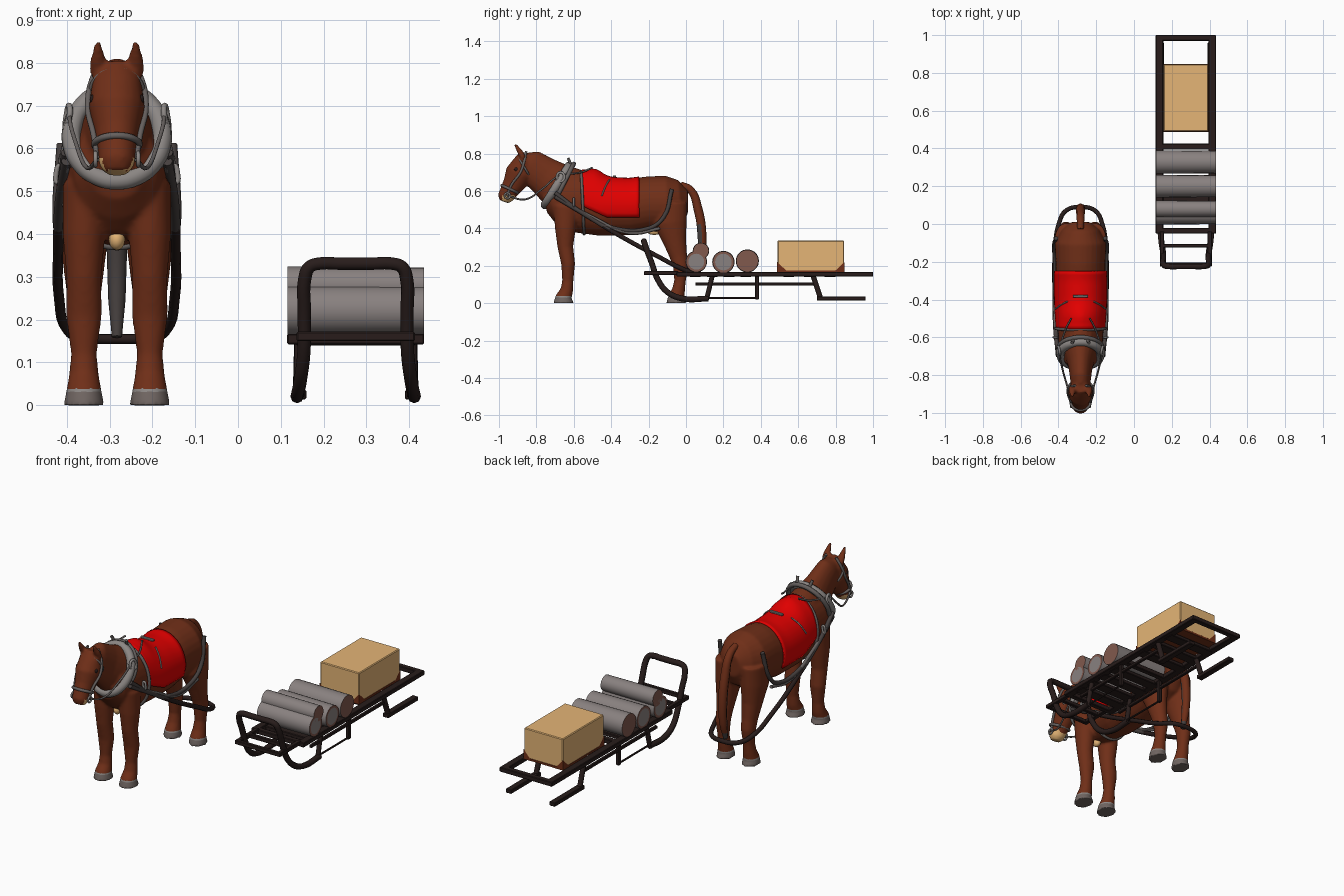
import bpy, bmesh, math
from math import sin, cos, pi
from mathutils import Vector

if "Cube" in bpy.data.objects:
    bpy.data.objects.remove(bpy.data.objects["Cube"])

HX, SX = -0.283, 0.275   # centre lines of horse and sled


def material(name, r, g, b):
    m = bpy.data.materials.new(name)
    m.use_nodes = True
    m.diffuse_color = (r, g, b, 1)
    m.node_tree.nodes["Principled BSDF"].inputs["Base Color"].default_value = (r, g, b, 1)
    return m


COAT = material("chestnut coat", .16, .028, .009)
TAN = material("tan", .78, .46, .18)
HOOF = material("hoof grey", .16, .13, .12)
RED = material("red cloth", .75, 0, 0)
COLLAR = material("light grey leather", .26, .24, .23)
BRIDLE = material("mid grey leather", .13, .115, .11)
STRAP = material("dark grey strap", .06, .05, .048)
DARK = material("dark timber", .021, .012, .011)
BARK = material("grey bark", .25, .22, .215)
CUT = material("log end", .22, .1, .075)


def finish(name, bm, mats, smooth=True):
    bmesh.ops.recalc_face_normals(bm, faces=bm.faces)
    me = bpy.data.meshes.new(name)
    bm.to_mesh(me)
    bm.free()
    ob = bpy.data.objects.new(name, me)
    bpy.context.collection.objects.link(ob)
    for m in mats:
        me.materials.append(m)
    if smooth:
        activate(ob)
        bpy.ops.object.shade_smooth_by_angle(angle=math.radians(40))
    return ob


def activate(ob):
    bpy.ops.object.select_all(action='DESELECT')
    ob.select_set(True)
    bpy.context.view_layer.objects.active = ob


def loft(bm, rings, x=0, n=20):
    """Closed elliptical loft; each ring is y, z, half depth, half width."""
    loops = []
    for i, (y, z, d, w) in enumerate(rings):
        a, b = rings[max(i - 1, 0)], rings[min(i + 1, len(rings) - 1)]
        t = Vector((b[0] - a[0], b[1] - a[1])).normalized()
        loops.append([bm.verts.new((HX + x + w * sin(k * 2 * pi / n),
                                    y - t.y * d * cos(k * 2 * pi / n),
                                    z + t.x * d * cos(k * 2 * pi / n))) for k in range(n)])
    for p, q in zip(loops, loops[1:]):
        for k in range(n):
            bm.faces.new((p[k], p[k - 1], q[k - 1], q[k]))
    bm.faces.new(loops[0])
    bm.faces.new(loops[-1][::-1])


def tube(name, pts, r, mat, cx=HX, cyclic=False, radii=None):
    cu = bpy.data.curves.new(name, 'CURVE')
    cu.dimensions = '3D'
    cu.bevel_depth, cu.bevel_resolution, cu.resolution_u = r, 2, 5
    cu.use_fill_caps = True
    sp = cu.splines.new('BEZIER')
    sp.bezier_points.add(len(pts) - 1)
    sp.use_cyclic_u = cyclic
    for i, (bp, p) in enumerate(zip(sp.bezier_points, pts)):
        bp.co = (cx + p[0], p[1], p[2])
        bp.handle_left_type = bp.handle_right_type = 'AUTO'
        bp.radius = radii[i] if radii else 1
    ob = bpy.data.objects.new(name, cu)
    bpy.context.collection.objects.link(ob)
    cu.materials.append(mat)
    activate(ob)
    bpy.ops.object.convert(target='MESH')
    bpy.ops.object.shade_smooth_by_angle(angle=math.radians(50))
    return bpy.context.object


def hoop(name, low, high, w, r, mat):
    """Elliptical strap between a low and a high (y, z) point."""
    pts = []
    for k in range(14):
        a = k * 2 * pi / 14
        f = .5 + .5 * cos(a)
        pts.append((w * sin(a), low[0] + f * (high[0] - low[0]), low[1] + f * (high[1] - low[1])))
    tube(name, pts, r, mat, cyclic=True)


def mirrored(pts):
    return pts + [(-x, y, z) for x, y, z in reversed(pts) if x > 0]


def box(name, x0, x1, y0, y1, z0, z1, mat, cx=SX, bevel=.003):
    bm = bmesh.new()
    bmesh.ops.create_cube(bm, size=1)
    for v in bm.verts:
        v.co = (cx + (x0 + x1) / 2 + v.co.x * (x1 - x0), (y0 + y1) / 2 + v.co.y * (y1 - y0),
                (z0 + z1) / 2 + v.co.z * (z1 - z0))
    bmesh.ops.bevel(bm, geom=bm.edges[:], offset=bevel, segments=1, affect='EDGES')
    return finish(name, bm, [mat], False)


# Horse: overlapping lofts fused into one smooth skin
TORSO = [(.01, .54, .06, .05), (-.03, .54, .118, .1), (-.1, .53, .152, .137), (-.2, .53, .148, .132),
         (-.3, .513, .15, .132), (-.45, .515, .155, .13), (-.58, .545, .168, .12),
         (-.66, .553, .153, .116), (-.72, .55, .115, .1), (-.757, .54, .06, .06)]
bm = bmesh.new()
loft(bm, TORSO, n=28)
loft(bm, [(-.6, .59, .13, .1), (-.67, .615, .13, .09), (-.755, .68, .104, .064),
          (-.835, .735, .09, .053), (-.87, .75, .06, .045)])
loft(bm, [(-.862, .8, .03, .033), (-.87, .76, .052, .057), (-.89, .695, .076, .066), (-.922, .635, .059, .052),
          (-.952, .59, .047, .044), (-.966, .565, .043, .042), (-.974, .543, .026, .028)])
for s in (1, -1):
    loft(bm, [(-.64, .52, .07, .05), (-.645, .4, .056, .05), (-.645, .3, .042, .041), (-.63, .21, .037, .042),
              (-.632, .12, .03, .03), (-.637, .07, .034, .035), (-.654, .035, .043, .041), (-.654, 0, .056, .048)], s * .077)
    loft(bm, [(-.085, .54, .09, .06), (-.085, .43, .09, .062), (-.06, .33, .062, .049), (-.04, .25, .047, .039),
              (-.028, .2, .042, .037), (-.032, .12, .031, .029), (-.04, .07, .035, .034), (-.052, .035, .043, .04),
              (-.052, 0, .054, .046)], s * .077)
    loft(bm, [(-.868, .775, .014, .022), (-.885, .805, .016, .019), (-.914, .85, .007, .007)], s * .044)
horse = finish("horse_body", bm, [COAT], False)
rm = horse.modifiers.new("Fuse", 'REMESH')
rm.mode, rm.voxel_size = 'VOXEL', .007
sm = horse.modifiers.new("Soften", 'SMOOTH')
sm.factor, sm.iterations = .5, 6
activate(horse)
for m in ("Fuse", "Soften"):
    bpy.ops.object.modifier_apply(modifier=m)
bpy.ops.object.shade_smooth()
horse.data.materials.clear()
for m in (COAT, HOOF, TAN, COLLAR):
    horse.data.materials.append(m)
for f in horse.data.polygons:   # hooves, pale coronets and pale lower lip
    c = f.center
    if c.z < .04:
        f.material_index = 1 if c.z < .031 else 3
    elif c.y < -.915 and c.z < .578 and f.normal.y > -.55:
        f.material_index = 2

# Eyes, pale belly patches and tail
for nm, x, y, z, r, scale, mat in (("left_eye", .056, -.908, .715, .011, (.7, 1, 1), DARK),
                                   ("right_eye", -.056, -.908, .715, .011, (.7, 1, 1), DARK),
                                   ("chest_patch", 0, -.64, .388, .026, (.75, 1, 1), TAN),
                                   ("belly_patch", 0, -.17, .385, .02, (.8, 2, 1), TAN)):
    bm = bmesh.new()
    bmesh.ops.create_uvsphere(bm, u_segments=14, v_segments=8, radius=r)
    bmesh.ops.scale(bm, vec=scale, verts=bm.verts)
    bmesh.ops.translate(bm, vec=(HX + x, y, z), verts=bm.verts)
    finish(nm, bm, [mat])
tail = tube("tail", [(0, -.03, .635), (0, .025, .605), (0, .065, .5), (0, .085, .37), (0, .08, .25), (0, .06, .16)],
            .024, COAT, radii=[.7, .85, 1, 1, .85, .5])
tail.data.materials.append(STRAP)
for f in tail.data.polygons:   # dark inner side and tip
    f.material_index = int(f.normal.y < -.2 and f.center.z < .42 or f.center.z < .2)

# Red saddle cloth draped over the back
bm = bmesh.new()
rows = []
for i in range(17):
    y = -.555 + .305 * i / 16
    a, b = next((p, q) for p, q in zip(TORSO, TORSO[1:]) if q[0] <= y <= p[0])
    f = (y - a[0]) / (b[0] - a[0])
    zc, h, w = [a[k] + f * (b[k] - a[k]) for k in (1, 2, 3)]
    bump = .03 * math.exp(-((y + .48) / .05) ** 2)
    edge = math.acos((.46 + .06 * max(0, 1 - i / 7) - zc) / h)
    rows.append([bm.verts.new((HX + (w + .005) * sin(edge * u / 12), y,
                               zc + (h + .003) * cos(edge * u / 12) + bump * max(0, 1 - abs(u) / 8)))
                 for u in range(-12, 13)])
for p, q in zip(rows, rows[1:]):
    for k in range(24):
        bm.faces.new((p[k], p[k + 1], q[k + 1], q[k]))
cloth = finish("saddle_cloth", bm, [RED])
sol = cloth.modifiers.new("Thickness", 'SOLIDIFY')
sol.thickness, sol.offset = .008, 0
box("back_buckle", -.04, .04, -.39, -.375, .672, .684, COLLAR, HX)

# Collar, girth and bridle
hoop("collar", (-.755, .525), (-.625, .735), .106, .023, COLLAR)
hoop("collar_frame", (-.72, .51), (-.6, .745), .117, .012, BRIDLE)
hoop("girth", (-.545, .37), (-.56, .705), .131, .008, BRIDLE)
hoop("noseband", (-.898, .59), (-.985, .63), .052, .008, BRIDLE)
hoop("browband", (-.83, .67), (-.9, .785), .062, .006, BRIDLE)
for s, side in ((1, "left"), (-1, "right")):
    tube(side + "_cheek_strap", [(s * .045, -.955, .575), (s * .054, -.935, .63), (s * .068, -.885, .7),
                                 (s * .058, -.865, .76), (s * .03, -.855, .81)], .007, BRIDLE)
    tube(side + "_rein", [(s * .045, -.955, .575), (s * .07, -.86, .555), (s * .095, -.77, .61),
                          (s * .11, -.68, .68), (s * .08, -.56, .7), (s * .05, -.5, .725)], .005, BRIDLE)
    tube(side + "_cloth_tie", [(s * .07, -.41, .66), (s * .107, -.43, .625), (s * .134, -.45, .575)], .004, COLLAR)
    tube(side + "_collar_ring", [(s * .11, -.69, .68), (s * .12, -.67, .65), (s * .118, -.65, .675),
                                 (s * .112, -.67, .7)], .007, COLLAR, cyclic=True)
    tube(side + "_collar_spike", [(s * .035, -.61, .73), (s * .045, -.63, .775)], .008, BRIDLE)
    tube(side + "_bit_ring", [(s * .05, -.955, .59), (s * .05, -.94, .575), (s * .05, -.955, .56),
                              (s * .05, -.97, .575)], .005, COLLAR, cyclic=True)
    tube(side + "_trace_ring", [(s * .132, -.6, .56), (s * .142, -.6, .54), (s * .138, -.6, .52),
                                (s * .126, -.6, .54)], .006, COLLAR, cyclic=True)
    tube(side + "_breeching", [(s * .12, -.7, .59), (s * .132, -.55, .48), (s * .136, -.4, .405), (s * .136, -.2, .4),
                               (s * .14, -.12, .46), (s * .13, -.075, .61)], .011, STRAP)
    tube(side + "_upper_trace", [(s * .118, -.69, .56), (s * .135, -.5, .46), (s * .137, -.3, .375),
                                 (s * .136, -.14, .4)], .009, BRIDLE)

# Traces joined behind the hind legs
trace = tube("draw_trace", mirrored([(.118, -.7, .57), (.133, -.55, .48), (.137, -.37, .37), (.135, -.15, .25),
                                     (.115, 0, .175), (.078, .07, .158), (0, .09, .155)]), .012, DARK)
trace.data.materials.append(STRAP)
for f in trace.data.polygons:   # leather upper half
    f.material_index = int(f.center.z > .4)

# Sled: front hoop sweeping down into runners
tube("front_hoop_runner", mirrored([(.136, .12, .025), (.136, -.02, .025), (.129, -.1, .06), (.121, -.15, .125),
                                    (.12, -.185, .22), (.119, -.213, .295), (.108, -.222, .323),
                                    (.085, -.225, .331), (.04, -.225, .331)]),
     .0155, DARK, SX)
for s, side in ((1, "left"), (-1, "right")):
    def pair(name, a, b, *rest):
        box(side + name, *sorted((s * a, s * b)), *rest, DARK)
    pair("_rail", .12, .16, -.05, 1, .142, .167)
    pair("_front_arm", .115, .138, -.225, -.04, .15, .172)
    pair("_rear_runner", .115, .15, .7, .96, .014, .036)
    pair("_middle_post", .12, .14, .37, .39, .02, .145)
    pair("_ground_bar", .125, .135, .1, .38, .022, .032)
    pair("_under_beam", .122, .138, .05, .7, .095, .112)
    tube(side + "_front_strut", [(s * .133, .11, .02), (s * .13, .14, .145)], .013, DARK, SX)
    tube(side + "_rear_strut", [(s * .133, .72, .025), (s * .13, .68, .145)], .014, DARK, SX)
for i, y in enumerate((-.035, .41, .985)):
    box(f"cross_bar_{i}", -.16, .16, y - .015, y + .015, .142, .167, DARK)
for i, y in enumerate((-.215, -.115)):
    box(f"front_bar_{i}", -.138, .138, y - .01, y + .01, .15, .172, DARK)
for i, y in enumerate((.05, .14, .23, .32, .55, .66, .77)):
    box(f"slat_{i}", -.14, .14, y - .03, y + .03, .14, .16, DARK)

# Cargo: logs with a rim of cut wood
for i, (y, z, r) in enumerate(((.055, .222, .058), (.08, .28, .044), (.2, .22, .06), (.328, .226, .062))):
    bm = bmesh.new()
    bmesh.ops.create_cone(bm, cap_ends=True, segments=20, radius1=r, radius2=r * .96, depth=.318)
    for v in bm.verts:
        v.co = (SX + v.co.z, y + v.co.x, z + v.co.y)
    bmesh.ops.recalc_face_normals(bm, faces=bm.faces)
    bm.normal_update()
    caps = [f for f in bm.faces if len(f.verts) > 4]
    rim = bmesh.ops.inset_region(bm, faces=caps, thickness=.013)["faces"]
    for f in rim + (caps if i in (1, 3) else []):
        f.material_index = 1
    finish(f"log_{i}", bm, [BARK, CUT])

# Crate with brown foot plates wrapped round its corners
box("crate", -.118, .118, .49, .845, .166, .335, TAN, bevel=.004)
bm = bmesh.new()
for sx in (1, -1):
    for sy in (1, -1):
        x, y = SX + sx * .12, .6675 + sy * .18
        top, foot = bm.verts.new((x, y, .22)), bm.verts.new((x, y, .164))
        for dx, dy in ((.05, 0), (0, .06)):
            bm.faces.new((top, foot, bm.verts.new((x - sx * dx, y - sy * dy, .164))))
finish("crate_corners", bm, [COAT], False)
box("crate_base", -.12, .12, .4875, .8475, .164, .176, COAT, bevel=.001)
